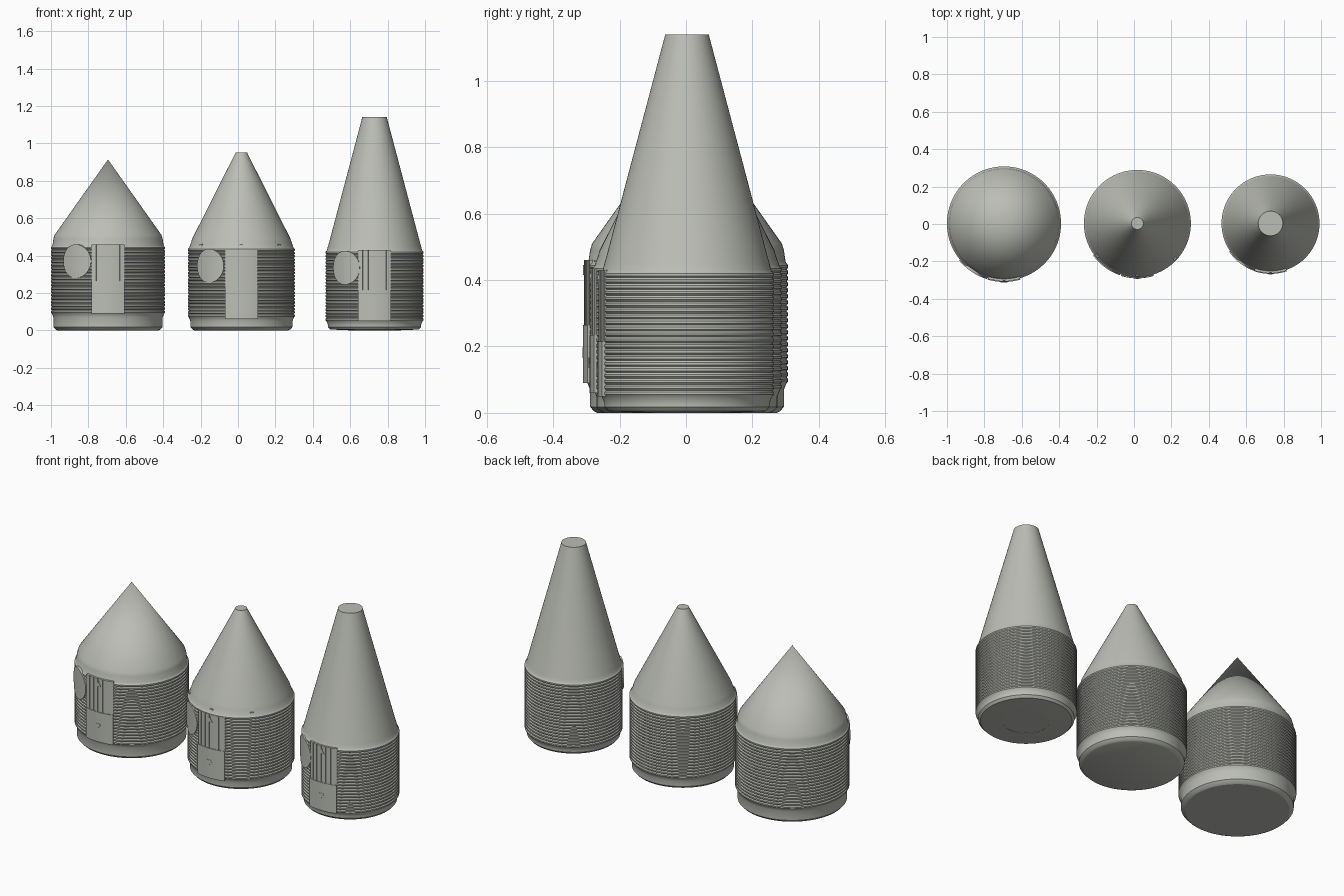
import bpy
import math

cube = bpy.data.objects.get("Cube")
if cube:
    bpy.data.objects.remove(cube)

grey = bpy.data.materials.new("warm_grey")
grey.use_nodes = True
colour = (0.50, 0.515, 0.465, 1)
grey.diffuse_color = colour
grey.node_tree.nodes["Principled BSDF"].inputs["Base Color"].default_value = colour


def add_mesh(name, verts, faces, centre):
    mesh = bpy.data.meshes.new(name)
    mesh.from_pydata(verts, [], faces)
    mesh.materials.append(grey)
    obj = bpy.data.objects.new(name, mesh)
    obj.location = centre
    bpy.context.collection.objects.link(obj)
    bpy.ops.object.select_all(action='DESELECT')
    obj.select_set(True)
    bpy.context.view_layer.objects.active = obj
    bpy.ops.object.shade_smooth_by_angle(angle=math.radians(25))
    return obj


def lathe(name, profile, centre, seg=96):
    """Revolve (radius, z) points, closing the ends with flat discs or tips."""
    verts, rings, faces = [], [], []
    for r, z in profile:
        start, count = len(verts), seg if r > 0 else 1
        for i in range(count):
            a = 2 * math.pi * i / seg
            verts.append((r * math.cos(a), r * math.sin(a), z))
        rings.append([start + i % count for i in range(seg)])
    for low, high in zip(rings, rings[1:]):
        for i in range(seg):
            j = (i + 1) % seg
            quad = [low[i], low[j], high[j], high[i]]
            faces.append(list(dict.fromkeys(quad)))
    if profile[0][0] > 0:
        faces.append(rings[0][::-1])
    if profile[-1][0] > 0:
        faces.append(rings[-1])
    return add_mesh(name, verts, faces, centre)


def plate(name, centre, columns, inner, outer):
    """Curved plate on the wall from (arc, bottom, top) columns; arc 0 faces front."""
    verts, faces = [], []
    for arc, bottom, top in columns:
        a = arc / outer
        for r, z in ((inner, bottom), (outer, bottom), (outer, top), (inner, top)):
            verts.append((r * math.sin(a), -r * math.cos(a), z))
    for c in range(len(columns) - 1):
        for k in range(4):
            n = (k + 1) % 4
            faces.append((4 * c + k, 4 * c + 4 + k, 4 * c + 4 + n, 4 * c + n))
    last = 4 * (len(columns) - 1)
    faces += [(0, 1, 2, 3), (last + 3, last + 2, last + 1, last)]
    return add_mesh(name, verts, faces, centre)


def rectangle(half, bottom, top, mid=0, n=10):
    return [(mid + half * (2 * i / n - 1), bottom, top) for i in range(n + 1)]


def disc(mid, z, r, n=32):
    steps = [math.pi * i / n for i in range(n + 1)]
    return [(mid - r * math.cos(t), z - r * math.sin(t), z + r * math.sin(t)) for t in steps]


def triangle(half, z, height, up):
    cols = []
    for t in (-1, 0, 1):
        rise = height * (1 - abs(t))
        cols.append((half * t, z, z + rise) if up else (half * t, z - rise, z))
    return cols


def ribbed_wall(radius, bottom, top, pitch=0.018, depth=0.005):
    """Zigzag of narrow horizontal grip ridges."""
    count = round((top - bottom) / pitch)
    step = (top - bottom) / count
    points = []
    for i in range(count):
        z = bottom + i * step
        points += [(radius - depth, z), (radius, z + step * 0.3),
                   (radius, z + step * 0.7)]
    return points + [(radius - depth, top)]


def nozzle(label, centre, radius, grip, cone, tip, plate_z, badge, foot):
    low, high = grip
    lip = radius - 0.013
    profile = foot + [(lip - 0.012, 0.005), (lip, 0.018), (lip, low - 0.02)]
    profile += ribbed_wall(radius, low, high)
    # Smooth collar, rounded shoulder and cone
    profile += [(radius - 0.008, high + 0.005), (cone[0] + 0.006, cone[1] - 0.02), cone, tip]
    lathe(label + "_body", profile, centre)
    if tip[0] > 0:
        lathe(label + "_tip_disc", [(tip[0], tip[1] - 0.004), (tip[0], tip[1] + 0.002)], centre)

    # Label plate below, vertical grip panel above
    bottom, middle, top = plate_z
    half, core = 0.089, radius - 0.02
    plate(label + "_label_plate", centre, rectangle(half, bottom, middle), core, radius + 0.008)
    plate(label + "_grip_panel", centre, rectangle(half, middle, top), core, radius + 0.001)
    ridges = 6
    for i in range(ridges):
        mid = half * (2 * i + 1 - ridges) / ridges
        plate(f"{label}_grip_ridge_{i + 1}", centre,
              rectangle(half / ridges * 0.7, middle, top, mid, 2), core, radius + 0.005)
    # Arrow marks
    plate(label + "_up_arrow", centre, triangle(0.018, top - 0.045, 0.03, True),
          core, radius + 0.008)
    plate(label + "_down_arrow", centre, triangle(0.018, (bottom + middle) / 2 + 0.02, 0.032, False),
          core, radius + 0.010)
    # Round badge on the right of the front
    plate(label + "_badge", centre, disc(badge[0] * radius, badge[1], 0.09), core, radius + 0.006)


nozzle("wide_cone", (-0.695, 0.003, 0), 0.305, (0.09, 0.45), (0.286, 0.51),
       (0, 0.914), (0.09, 0.265, 0.46), (-0.60, 0.37), [(0.27, 0)])
nozzle("middle_cone", (0.018, 0.003, 0), 0.286, (0.07, 0.44), (0.263, 0.49),
       (0.032, 0.948), (0.06, 0.235, 0.435), (-0.65, 0.345), [(0.25, 0)])
nozzle("tall_cone", (0.73, 0.003, 0), 0.262, (0.05, 0.425), (0.243, 0.47),
       (0.066, 1.138), (0.05, 0.215, 0.43), (-0.65, 0.335), [(0.12, 0.001), (0.12, 0)])

# Small position marks on the middle collar
for i, arc in enumerate((-0.25, 0, 0.23)):
    plate(f"middle_cone_mark_{i + 1}", (0.018, 0.003, 0),
          rectangle(0.01, 0.455, 0.461, arc, 2), 0.26, 0.28)
